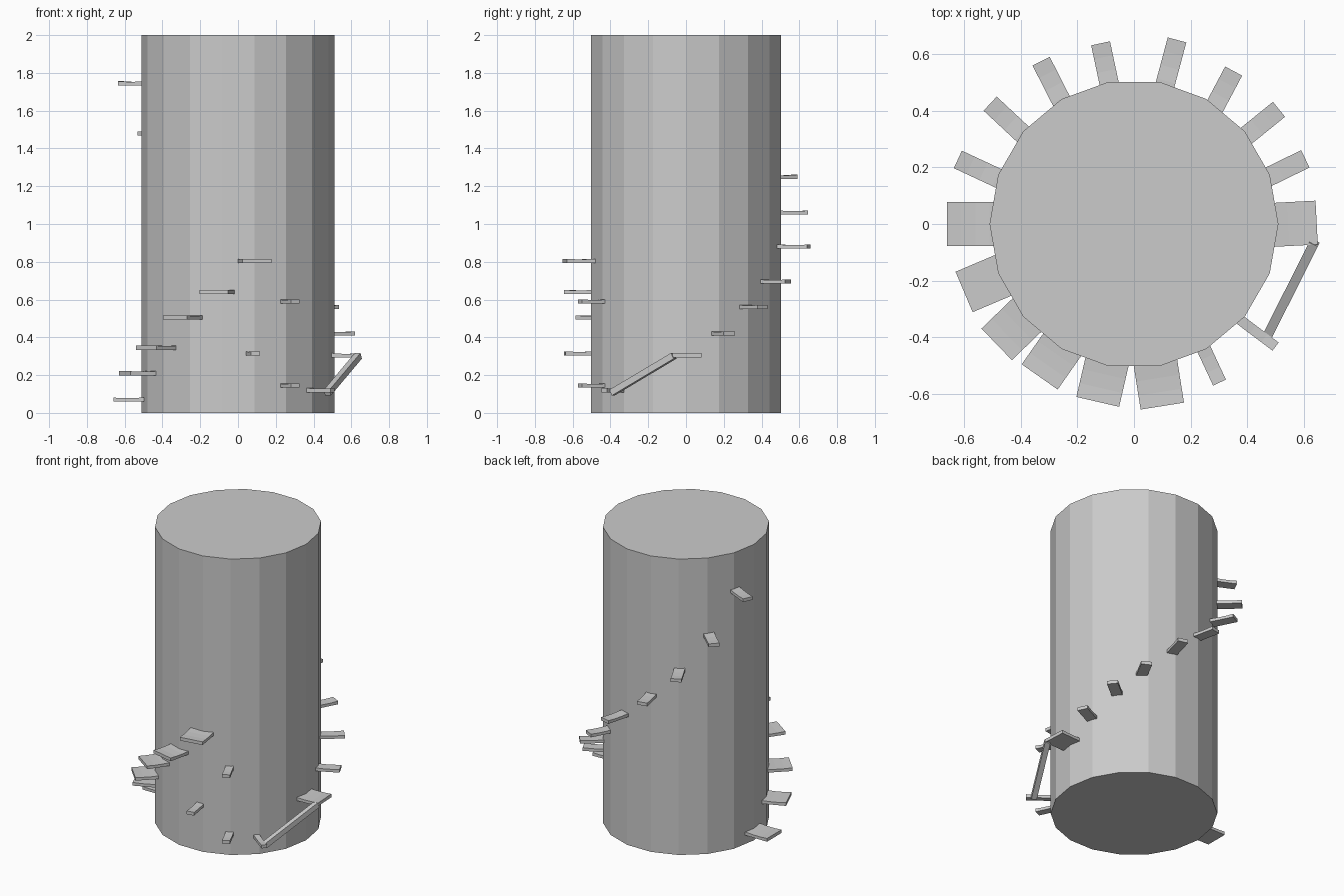
import bpy, bmesh
from math import radians, pi
from mathutils import Vector, Matrix

cube = bpy.data.objects.get("Cube")
if cube:
    bpy.data.objects.remove(cube, do_unlink=True)

stone = bpy.data.materials.new("plain_grey")
stone.use_nodes = True
GREY = (0.6, 0.6, 0.6, 1)
stone.diffuse_color = GREY
stone.node_tree.nodes["Principled BSDF"].inputs["Base Color"].default_value = GREY


def finish(name, bm):
    bmesh.ops.recalc_face_normals(bm, faces=bm.faces)
    mesh = bpy.data.meshes.new(name)
    bm.to_mesh(mesh)
    bm.free()
    mesh.materials.append(stone)
    obj = bpy.data.objects.new(name, mesh)
    bpy.context.collection.objects.link(obj)
    return obj


def plank(name, tip, angle, width, z, length=0.22, thick=0.022):
    """Plank running inward from its tip, with a slightly worn top."""
    h = thick / 2
    profile = [(0, -h), (0, h), (-0.05, h - 0.003), (-0.1, h - 0.003),
               (-0.15, h), (-length, h), (-length, -h)]
    bm = bmesh.new()
    face = bm.faces.new([bm.verts.new((x, -width / 2, y)) for x, y in profile])
    side = bmesh.ops.extrude_face_region(bm, geom=[face])["geom"]
    bmesh.ops.translate(bm, vec=(0, width, 0),
                        verts=[v for v in side if isinstance(v, bmesh.types.BMVert)])
    bm.transform(Matrix.Translation((*tip, z)) @ Matrix.Rotation(radians(angle), 4, "Z"))
    return finish(name, bm)


# Tower with eighteen flat sides
bm = bmesh.new()
bmesh.ops.create_cone(bm, cap_ends=True, segments=18, radius1=0.51, radius2=0.51,
                      depth=2, matrix=Matrix.Translation((0, 0, 1)) @ Matrix.Rotation(pi / 2, 4, "Z"))
finish("tower", bm)

# Wide steps: tip, heading, height
wide = [((-0.66, 0), 180, 0.07), ((-0.6, -0.24), 203, 0.21),
        ((-0.485, -0.425), 224, 0.345), ((-0.333, -0.54), 235, 0.505),
        ((-0.128, -0.628), 257, 0.64), ((0.1, -0.643), 279, 0.805),
        ((0.645, 0.005), 3, 0.305)]
for i, (tip, angle, z) in enumerate(wide):
    plank(f"wide_step_{i + 1}", tip, angle, 0.155, z)

# Narrow steps climbing round the back
narrow = [((0.605, 0.23), 26, 0.42), ((0.512, 0.405), 39, 0.56),
          ((0.352, 0.54), 62, 0.695), ((0.152, 0.65), 75, 0.88),
          ((-0.118, 0.638), 102, 1.06), ((-0.328, 0.575), 117, 1.25),
          ((-0.508, 0.425), 137, 1.48), ((-0.622, 0.228), 155, 1.745)]
for i, (tip, angle, z) in enumerate(narrow):
    plank(f"narrow_step_{i + 1}", tip, angle, 0.068, z)

# Small climbing pegs on the front
pegs = [((0.302, -0.56), 295, 0.145), ((0.093, -0.641), 280, 0.315),
        ((0.302, -0.56), 295, 0.59)]
for i, (tip, angle, z) in enumerate(pegs):
    plank(f"peg_{i + 1}", tip, angle, 0.05, z)

# Bracket and the sloping beam from it to the step above
plank("bracket", (0.5, -0.433), -37, 0.036, 0.12)
start, end = Vector((0.473, -0.392, 0.107)), Vector((0.637, -0.065, 0.302))
axis = end - start
bm = bmesh.new()
bmesh.ops.create_cube(bm, size=1)
bm.transform(Matrix.Translation((start + end) / 2) @ axis.to_track_quat("Y", "Z").to_matrix().to_4x4()
             @ Matrix.Diagonal((0.034, axis.length, 0.034, 1)))
finish("sloping_beam", bm)
